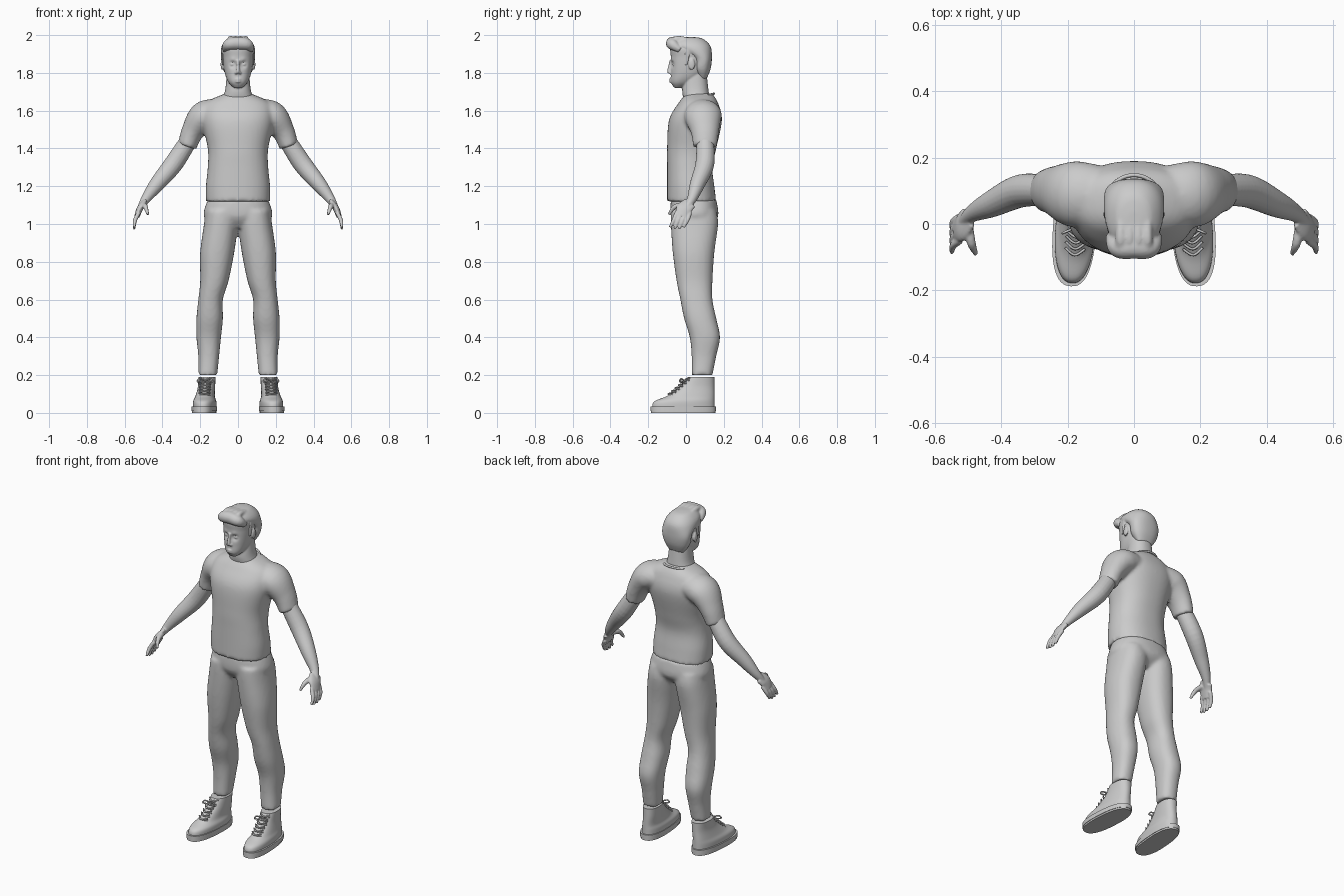
import bpy, bmesh, math
from mathutils import Vector, Matrix

cube = bpy.data.objects.get("Cube")
if cube:
    bpy.data.objects.remove(cube, do_unlink=True)

SHADE = (0.6, 0.6, 0.6, 1)
grey = bpy.data.materials.new("plain_grey")
grey.use_nodes = True
grey.diffuse_color = SHADE
grey.node_tree.nodes["Principled BSDF"].inputs["Base Color"].default_value = SHADE

UP, SIDE, DEPTH = Vector((0, 0, 1)), Vector((1, 0, 0)), Vector((0, 1, 0))


def spline(rows, steps):
    """Smooth interpolation through rows of numbers."""
    out = []
    last = len(rows) - 1
    for i in range(last):
        quad = (rows[max(i - 1, 0)], rows[i], rows[i + 1], rows[min(i + 2, last)])
        for k in range(steps):
            t = k / steps
            row = []
            for before, start, end, after in zip(*quad):
                leave, arrive = (end - before) / 2, (after - start) / 2
                bend = start - end
                row.append(start + t * (leave + t * (-3 * bend - 2 * leave - arrive
                                                     + t * (2 * bend + leave + arrive))))
            out.append(row)
    return out + [list(rows[-1])]


def skin(bm, rings, segments, power):
    """Closed skin over rings given as centre and two half axes."""
    loops = []
    for centre, across, deep in rings:
        loop = []
        for k in range(segments):
            angle = math.tau * k / segments
            p, q = math.cos(angle), math.sin(angle)
            p = math.copysign(abs(p) ** (2 / power), p)
            q = math.copysign(abs(q) ** (2 / power), q)
            loop.append(bm.verts.new(centre + across * p + deep * q))
        loops.append(loop)
    for low, high in zip(loops, loops[1:]):
        for k in range(segments):
            n = (k + 1) % segments
            bm.faces.new((low[k], low[n], high[n], high[k]))
    bm.faces.new(loops[0][::-1])
    bm.faces.new(loops[-1])


def stack(bm, rows, side=1, segments=48, steps=6, power=2.3):
    """Level slices: height, inner x, outer x, front y, back y."""
    rings = []
    for z, inner, outer, front, back in spline(rows, steps):
        centre = Vector((side * (inner + outer) / 2, (front + back) / 2, z))
        rings.append((centre, SIDE * (outer - inner) / 2, DEPTH * (back - front) / 2))
    skin(bm, rings, segments, power)


def trunk(bm, rows, **options):
    """Centred slices: height, half width, front y, back y."""
    stack(bm, [(z, -half, half, front, back) for z, half, front, back in rows], **options)


def tube(bm, rows, side=1, flat=1, ref=DEPTH, segments=20, steps=6):
    """Limb along a path: x, y, z, radius; flat widens it along ref."""
    points = spline(rows, steps)
    centres = [Vector((side * x, y, z)) for x, y, z, radius in points]
    rings = []
    for i, centre in enumerate(centres):
        tangent = (centres[min(i + 1, len(centres) - 1)] - centres[max(i - 1, 0)]).normalized()
        deep = (ref - tangent * ref.dot(tangent)).normalized()
        radius = points[i][-1]
        rings.append((centre, deep.cross(tangent) * radius, deep * radius * flat))
    skin(bm, rings, segments, 2)


def ball(bm, centre, size):
    bmesh.ops.create_uvsphere(bm, u_segments=20, v_segments=12, radius=1,
                              matrix=Matrix.Translation(centre) @ Matrix.Diagonal((*size, 1)))


def push(bm, centre, radius, move):
    """Soft dent or bump."""
    for vert in bm.verts:
        distance = (vert.co - Vector(centre)).length
        vert.co += Vector(move) * math.exp(-(distance / radius) ** 2)


def finish(bm, name, voxel=0, smooth=2):
    bmesh.ops.recalc_face_normals(bm, faces=bm.faces)
    mesh = bpy.data.meshes.new(name)
    bm.to_mesh(mesh)
    bm.free()
    mesh.materials.append(grey)
    part = bpy.data.objects.new(name, mesh)
    bpy.context.collection.objects.link(part)
    bpy.ops.object.select_all(action="DESELECT")
    bpy.context.view_layer.objects.active = part
    part.select_set(True)
    bpy.ops.object.shade_smooth_by_angle(angle=math.radians(50))
    if voxel:
        merge = part.modifiers.new("merge", "REMESH")
        merge.mode, merge.voxel_size, merge.use_smooth_shade = "VOXEL", voxel, True
        soften = part.modifiers.new("soften", "SMOOTH")
        soften.factor, soften.iterations = 0.5, smooth


# Shirt: body and both sleeves
bm = bmesh.new()
trunk(bm, [(1.12, .17, -.1, .16), (1.2, .17, -.1, .15), (1.3, .16, -.1, .14), (1.4, .16, -.1, .16),
           (1.55, .19, -.09, .19), (1.64, .17, -.04, .17), (1.69, .07, 0, .14)])
for side in (1, -1):
    tube(bm, [(.1, .09, 1.59, .07), (.18, .09, 1.57, .08), (.24, .1, 1.49, .06), (.27, .1, 1.41, .05)],
         side, flat=1.25, segments=32)
finish(bm, "shirt", voxel=.01, smooth=4)

# Collar band
bpy.ops.mesh.primitive_torus_add(major_segments=40, minor_segments=8, major_radius=.08, minor_radius=.006,
                                 location=(0, .07, 1.67), rotation=(.25, 0, 0))
collar = bpy.context.object
collar.name = "collar"
collar.data.materials.append(grey)
bpy.ops.object.shade_smooth_by_angle(angle=math.radians(60))

# Trousers: hips and both legs
bm = bmesh.new()
trunk(bm, [(.98, .1, -.04, .12), (1.04, .18, -.08, .17), (1.13, .16, -.08, .16)])
for side in (1, -1):
    stack(bm, [(.2, .11, .21, .03, .14), (.3, .1, .21, .03, .16), (.4, .09, .22, .02, .18),
               (.5, .08, .22, -.01, .16), (.6, .08, .21, -.03, .14), (.7, .05, .2, -.05, .14),
               (.85, .02, .2, -.07, .15), (1, 0, .18, -.08, .17), (1.07, 0, .17, -.08, .16)], side)
finish(bm, "trousers", voxel=.01, smooth=4)

# Head: skull, neck, ears and face
bm = bmesh.new()
trunk(bm, [(1.72, .02, -.06, -.03), (1.75, .05, -.08, .04), (1.8, .07, -.08, .1), (1.88, .08, -.08, .12),
           (1.94, .08, -.08, .12), (1.98, .03, -.03, .06)], segments=80, steps=12)
EYE, BROW, MOUTH = 1.845, 1.866, 1.76
for side in (1, -1):
    push(bm, (side * .03, -.08, EYE), radius=.017, move=(0, .016, 0))
    push(bm, (side * .03, -.08, BROW), radius=.014, move=(0, -.005, 0))
    ball(bm, (side * .03, -.058, EYE), size=(.014, .014, .011))
    ball(bm, (side * .084, .03, EYE), size=(.008, .018, .03))
    ball(bm, (side * .01, -.083, 1.8), size=(.008, .01, .007))
tube(bm, [(0, -.08, BROW, .008), (0, -.085, 1.84, .008), (0, -.09, 1.81, .01), (0, -.087, 1.8, .009)])
for lip in (MOUTH + .005, MOUTH - .006):
    tube(bm, [(-.025, -.07, lip, .003), (0, -.083, lip, .006), (.025, -.07, lip, .003)], ref=UP)
trunk(bm, [(1.62, .1, 0, .13), (1.7, .07, -.02, .12), (1.79, .06, -.01, .11)])
finish(bm, "head", voxel=.0045)

# Hair: cap with a swept front, locks and sideburns
bm = bmesh.new()
trunk(bm, [(1.77, .05, .07, .11), (1.82, .08, .04, .13), (1.88, .09, .03, .137), (1.94, .087, -.07, .13),
           (1.98, .055, -.06, .09), (1.99, .02, -.03, .04)])
tube(bm, [(-.07, -.03, 1.92, .015), (-.05, -.07, 1.95, .03), (0, -.07, 1.957, .035),
          (.05, -.07, 1.95, .03), (.07, -.03, 1.92, .015)], ref=UP)
for x in (-.04, -.013, .013, .04):
    tube(bm, [(x, -.08, 1.96, .015), (x, -.04, 1.98, .016), (x, .07, 1.96, .012)], ref=SIDE)
for side in (1, -1):
    tube(bm, [(.08, .01, 1.92, .007), (.08, 0, 1.84, .004)], side, flat=2.5)
finish(bm, "hair", voxel=.006)

for side, label in ((1, "left"), (-1, "right")):
    # Bare arm, palm, fingers and thumb
    bm = bmesh.new()
    tube(bm, [(.25, .1, 1.46, .045), (.34, .1, 1.32, .05), (.43, .06, 1.21, .04), (.49, .03, 1.13, .025),
              (.52, 0, 1.08, .015)], side)
    tube(bm, [(.5, .02, 1.11, .015), (.52, -.01, 1.08, .017), (.535, -.02, 1.04, .014)], side, flat=2.5)
    for k in range(4):
        y = -.05 + .024 * k
        tip = .97 + .008 * abs(k - 1.5)
        tube(bm, [(.525, y, 1.06, .011), (.545, y - .015, 1.02, .011), (.55, y - .035, tip, .007)], side)
    tube(bm, [(.5, -.01, 1.1, .015), (.49, -.06, 1.09, .013), (.477, -.09, 1.05, .007)], side, ref=SIDE)
    finish(bm, label + "_arm", voxel=.0045)

    # Shoe upper, sole and laces
    upper, sole, laces = bmesh.new(), bmesh.new(), bmesh.new()
    stack(upper, [(.02, .11, .23, -.18, .15), (.06, .11, .23, -.17, .15), (.09, .12, .22, -.1, .15),
                  (.14, .12, .21, -.03, .15), (.19, .12, .21, .01, .15)], side)
    for z, rim in ((.015, 0), (.025, .003)):
        stack(sole, [(z - .015, .11 - rim, .235 + rim, -.186 - rim, .155 + rim),
                     (z + .01, .11 - rim, .235 + rim, -.186 - rim, .155 + rim)], side, steps=1, power=2.5)
    middle = .167
    for k in range(6):
        y, z = -.094 + .018 * k, .1 + .0155 * k
        for tilt in (.006, -.006):
            tube(laces, [(middle - .03, y + .02, z - tilt, .004), (middle, y, z, .004),
                         (middle + .03, y + .02, z + tilt, .004)], side, ref=UP, segments=8)
    for reach in (.03, -.03):
        tube(laces, [(middle, -.01, .17, .004), (middle + reach, -.025, .18, .004),
                     (middle + reach * 1.3, -.03, .165, .004), (middle, -.01, .16, .004)], side, segments=8)
    for part, name in ((upper, "_shoe_upper"), (sole, "_shoe_sole"), (laces, "_shoe_laces")):
        bmesh.ops.rotate(part, cent=(side * middle, .08, 0), matrix=Matrix.Rotation(side * .07, 3, "Z"),
                         verts=part.verts)
        finish(part, label + name)
